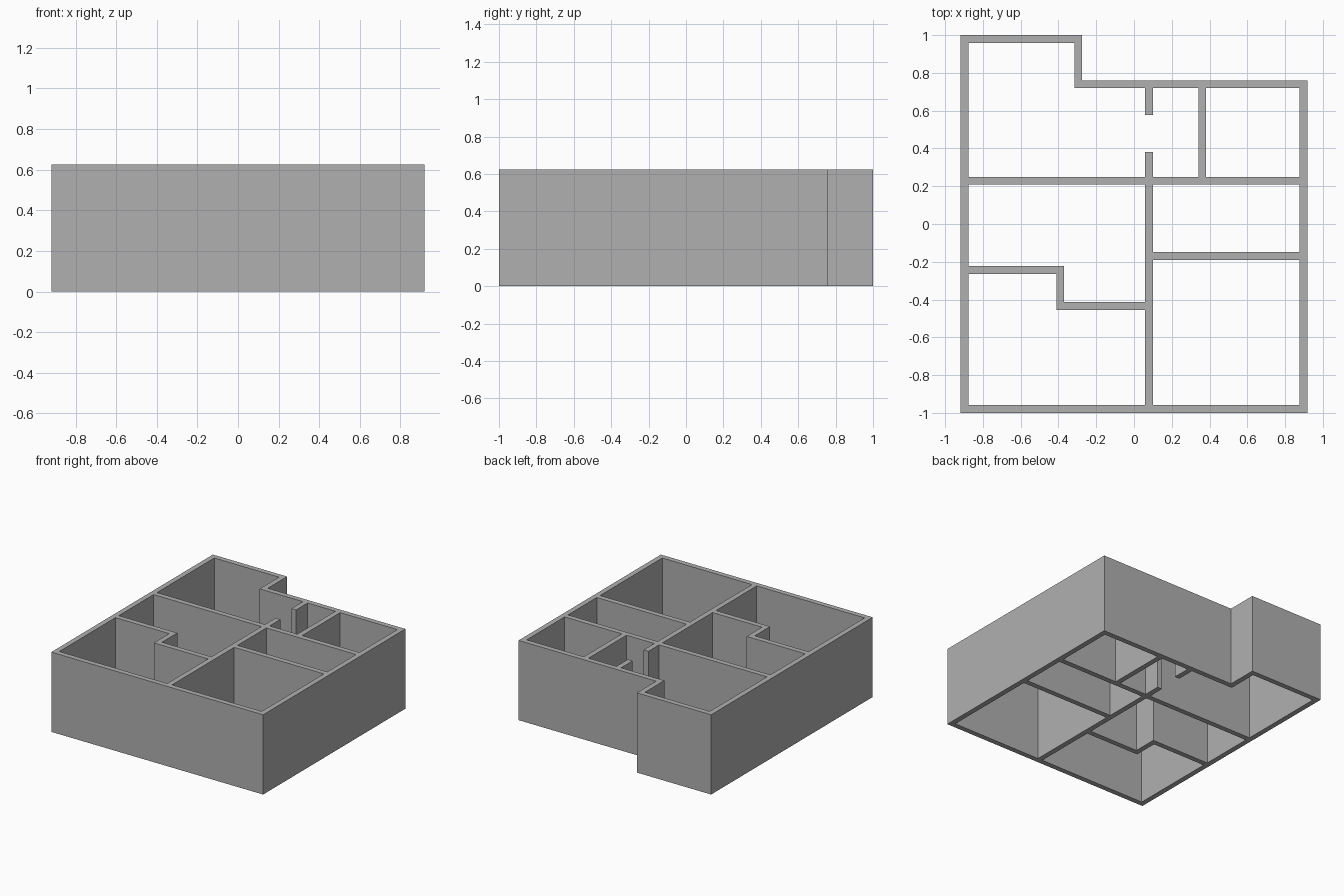
import bpy
import bmesh
from mathutils import Vector

HEIGHT = 0.625
THICK = 0.041

cube = bpy.data.objects.get("Cube")
if cube:
    bpy.data.objects.remove(cube, do_unlink=True)

# Plain plaster grey for every wall
grey = bpy.data.materials.new("wall_grey")
grey.use_nodes = True
colour = (0.434, 0.434, 0.434, 1)
grey.diffuse_color = colour
grey.node_tree.nodes["Principled BSDF"].inputs["Base Color"].default_value = colour


def wall(name, points, closed=False):
    """Extrude a mitred band of wall along a centreline."""
    pts = [Vector(p) for p in points]
    count = len(pts)
    segments = count if closed else count - 1
    normals = []
    for i in range(segments):
        d = (pts[(i + 1) % count] - pts[i]).normalized()
        normals.append(Vector((-d.y, d.x)))
    bm = bmesh.new()
    rings = []
    for i, p in enumerate(pts):
        before = normals[i - 1] if closed or i > 0 else normals[0]
        after = normals[min(i, segments - 1)]
        offset = (before + after) / (1 + before.dot(after)) * THICK / 2
        a, b = p + offset, p - offset
        rings.append([bm.verts.new((q.x, q.y, z))
                      for q, z in ((a, 0), (b, 0), (b, HEIGHT), (a, HEIGHT))])
    for i in range(segments):
        r, s = rings[i], rings[(i + 1) % count]
        for k in range(4):
            j = (k + 1) % 4
            bm.faces.new((r[k], r[j], s[j], s[k]))
    if not closed:
        bm.faces.new(rings[0])
        bm.faces.new(rings[-1])
    bmesh.ops.recalc_face_normals(bm, faces=bm.faces)
    mesh = bpy.data.meshes.new(name)
    bm.to_mesh(mesh)
    bm.free()
    mesh.materials.append(grey)
    obj = bpy.data.objects.new(name, mesh)
    bpy.context.collection.objects.link(obj)
    return obj


# Outer shell with the stepped back corner
X, Y = 0.918 - THICK / 2, 1 - THICK / 2
BACK, STEP = 0.74, -0.295
wall("outer_walls", [(-X, -Y), (X, -Y), (X, BACK), (STEP, BACK),
                     (STEP, Y), (-X, Y)], closed=True)

# Partitions butt against the faces of the walls they meet
h = THICK / 2
CROSS, SPINE = 0.229, 0.079
wall("cross_wall", [(-X + h, CROSS), (X - h, CROSS)])
wall("spine_wall", [(SPINE, -Y + h), (SPINE, CROSS - h)])
wall("doorway_front_stub", [(SPINE, CROSS + h), (SPINE, 0.382)])
wall("doorway_back_stub", [(SPINE, 0.578), (SPINE, BACK - h)])
wall("back_room_divider", [(0.361, CROSS + h), (0.361, BACK - h)])
wall("left_side_divider", [(SPINE + h, -0.169), (X - h, -0.169)])
wall("stepped_divider", [(-X + h, -0.244), (-0.39, -0.244),
                         (-0.39, -0.434), (SPINE - h, -0.434)])
